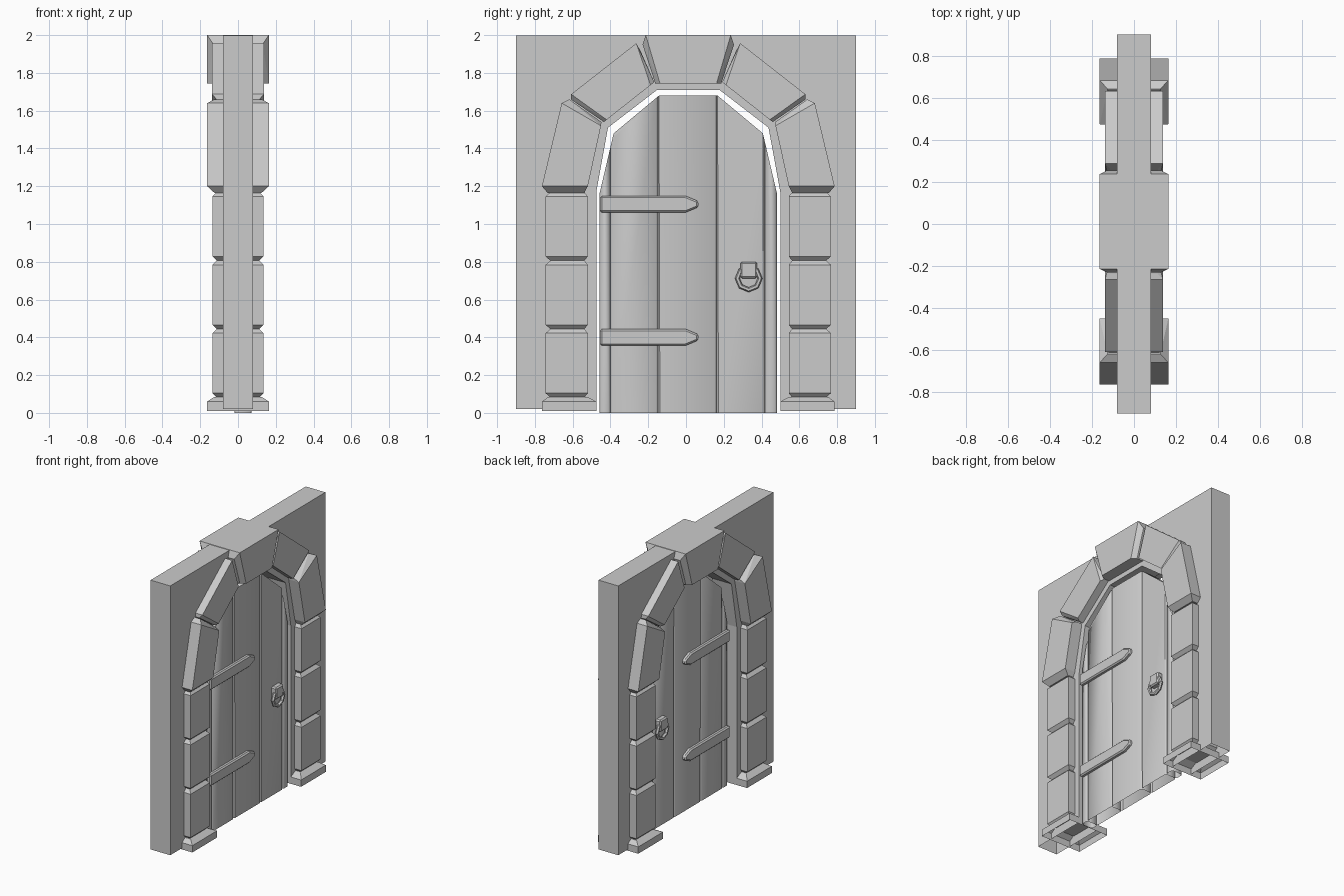
import bpy, bmesh, math

if "Cube" in bpy.data.objects:
    bpy.data.objects.remove(bpy.data.objects["Cube"])

CY = 0.012  # centre of the doorway along y
DX = 0.027  # middle of the door leaf along x


def finish(name, bm, bevel=0.0, smooth=False):
    bmesh.ops.recalc_face_normals(bm, faces=bm.faces[:])
    # parts resting on the ground are open underneath
    low = [f for f in bm.faces if f.normal.z < -0.9 and f.calc_center_median().z < 0.025]
    bmesh.ops.delete(bm, geom=low, context='FACES_ONLY')
    me = bpy.data.meshes.new(name)
    bm.to_mesh(me)
    bm.free()
    ob = bpy.data.objects.new(name, me)
    bpy.context.collection.objects.link(ob)
    if bevel:
        m = ob.modifiers.new("bevel", 'BEVEL')
        m.width = bevel
        m.segments = 1
        m.limit_method = 'ANGLE'
    if smooth:
        bpy.ops.object.select_all(action='DESELECT')
        bpy.context.view_layer.objects.active = ob
        ob.select_set(True)
        bpy.ops.object.shade_smooth_by_angle(angle=math.radians(50))
    return ob


def prism(name, pts, x0, x1, bevel=0.0, strip=None):
    """Extrude a (y, z) outline along x; a strip cuts it to a plank with eased long edges."""
    bm = bmesh.new()
    bm.faces.new([bm.verts.new((x0, y, z)) for y, z in pts])
    if strip:
        for y, n in ((strip[0], -1), (strip[1], 1)):
            bmesh.ops.bisect_plane(bm, geom=bm.verts[:] + bm.edges[:] + bm.faces[:],
                                   plane_co=(0, y, 0), plane_no=(0, n, 0), clear_outer=True)
    r = bmesh.ops.extrude_face_region(bm, geom=bm.faces[:])
    vs = [v for v in r["geom"] if isinstance(v, bmesh.types.BMVert)]
    bmesh.ops.translate(bm, verts=vs, vec=(x1 - x0, 0, 0))
    if strip:
        long_edges = [e for e in bm.edges
                      if (e.verts[0].co - e.verts[1].co).xy.length < 1e-4]
        bmesh.ops.bevel(bm, geom=long_edges, offset=0.01, segments=1, affect='EDGES')
    return finish(name, bm, bevel, bool(strip))


def stone(name, face, x, ends, xe, side=1):
    """Block with proud faces at +-x, chamfered back to joint points at +-xe."""
    bm = bmesh.new()
    for pts, d in ((face, x), (ends, xe)):
        for y, z in pts:
            for sx in (-d, d):
                bm.verts.new((sx, CY + side * y, z))
    bmesh.ops.convex_hull(bm, input=bm.verts[:])
    bmesh.ops.dissolve_limit(bm, angle_limit=0.01, verts=bm.verts[:], edges=bm.edges[:])
    return finish(name, bm)


def rect(y0, y1, z0, z1):
    return [(y0, z0), (y1, z0), (y1, z1), (y0, z1)]


def arch(points):
    """Closed symmetric outline from its right half, bottom to top."""
    return [(CY + y, z) for y, z in points] + [(CY - y, z) for y, z in reversed(points)]


# Wall with an arched opening
opening = arch([(0.487, 0.02), (0.487, 1.17), (0.425, 1.51), (0.165, 1.71)])
prism("wall", [(0.9, 0.02), (0.9, 1.997), (-0.9, 1.997), (-0.9, 0.02)] + opening[::-1],
      -0.08, 0.08)

# Pillars and arch stones on both sides
for side, label in ((-1, "left"), (1, "right")):
    stone(label + "_plinth", rect(0.487, 0.775, 0.01, 0.06), 0.163,
          rect(0.535, 0.74, 0.06, 0.085), 0.125, side)
    for i in range(3):
        z = 0.263 + 0.362 * i
        stone(f"{label}_pillar_block", rect(0.532, 0.755, z - 0.159, z + 0.159), 0.135,
              rect(0.55, 0.73, z - 0.181, z + 0.181), 0.113, side)
    stone(label + "_lower_arch_stone",
          [(0.67, 1.64), (0.775, 1.2), (0.532, 1.2), (0.462, 1.52)], 0.163,
          [(0.63, 1.66), (0.46, 1.54), (0.745, 1.165), (0.55, 1.165)], 0.125, side)
    stone(label + "_upper_arch_stone",
          [(0.275, 1.957), (0.62, 1.687), (0.432, 1.552), (0.20, 1.735)], 0.137,
          [(0.25, 1.91), (0.18, 1.751), (0.622, 1.66), (0.447, 1.54)], 0.113, side)
stone("keystone", [(-0.225, 2), (0.225, 2), (0.15, 1.745), (-0.15, 1.745)], 0.163,
      [(-0.242, 1.95), (0.242, 1.95), (0.175, 1.745), (-0.175, 1.745)], 0.13)

# Door planks cut from the arched door outline
door = arch([(0.47, 0.0), (0.47, 1.16), (0.395, 1.48), (0.155, 1.68)])
cuts = [-0.46, -0.4, -0.148, 0.162, 0.417, 0.483]
for a, b in zip(cuts, cuts[1:]):
    prism("door_plank", door, DX - 0.045, DX + 0.045, strip=(a, b))

# Hinge straps, handle plates and rings on both faces of the door
for sx in (-1, 1):
    for z in (0.4, 1.105):
        prism("hinge_strap", [(-0.455, z - 0.043), (0.0, z - 0.043), (0.065, z - 0.016),
                              (0.065, z + 0.016), (0.0, z + 0.043), (-0.455, z + 0.043)],
              DX + sx * 0.035, DX + sx * 0.07, 0.009)
    prism("handle_plate", rect(0.288, 0.376, 0.712, 0.8), DX + sx * 0.035, DX + sx * 0.083, 0.009)
    bpy.ops.mesh.primitive_torus_add(major_segments=8, minor_segments=6, major_radius=0.06,
                                     minor_radius=0.013, location=(DX + sx * 0.067, 0.332, 0.712),
                                     rotation=(0, math.pi / 2, 0))
    bpy.context.object.name = "handle_ring"
